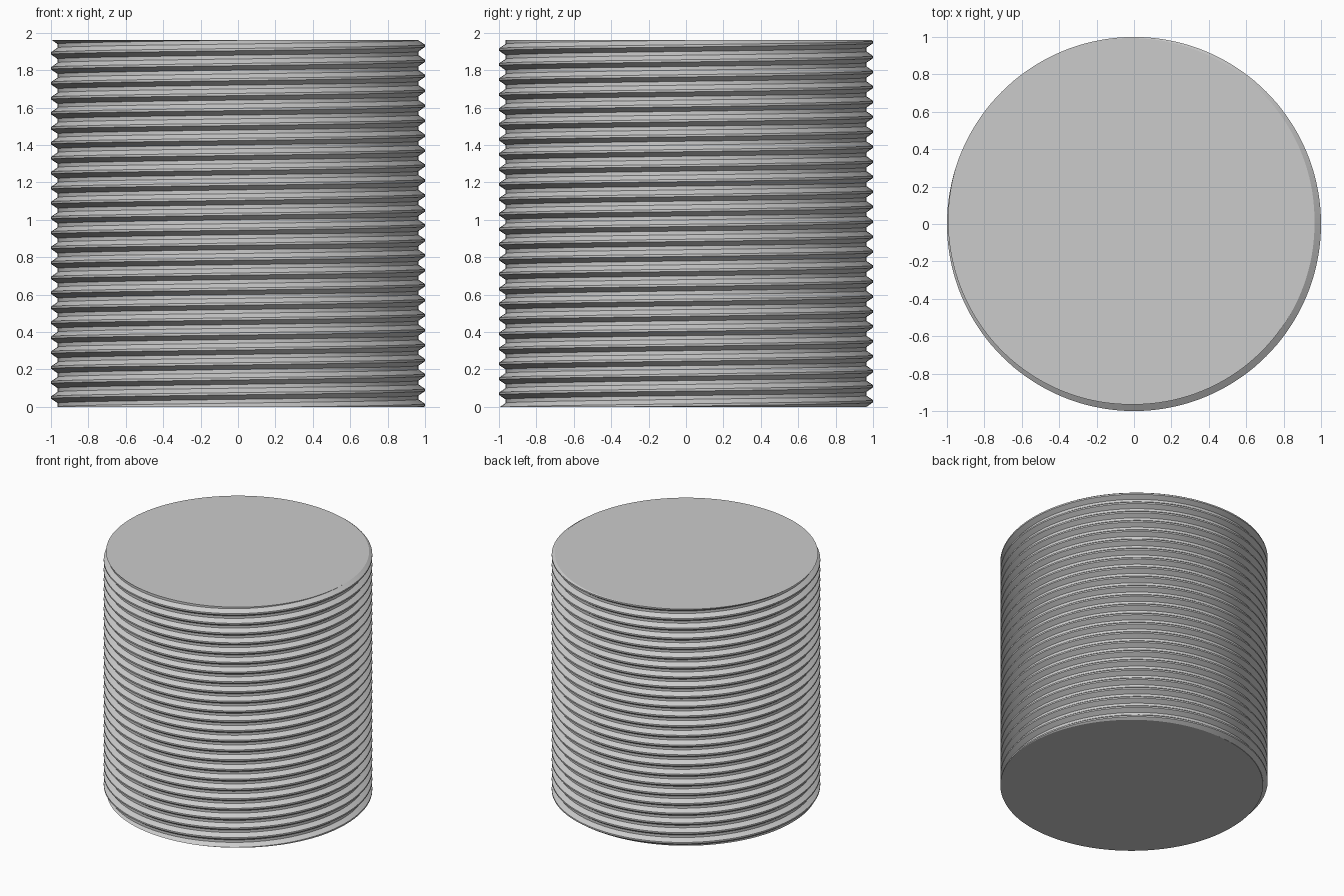
import bpy, bmesh, math

cube = bpy.data.objects.get("Cube")
if cube:
    bpy.data.objects.remove(cube, do_unlink=True)

HEIGHT, PITCH, SEGS = 1.96, 0.08, 144
R_CREST, R_ROOT = 1.0, 0.965
HALF_CREST, HALF_ROOT = 0.006, 0.010
CREST_ANGLE = math.radians(135)   # where the crest meets the top face

# Thread cross-section over one pitch: (radius, height from crest centre)
PROFILE = [(R_CREST, -HALF_CREST), (R_CREST, HALF_CREST),
           (R_ROOT, PITCH / 2 - HALF_ROOT), (R_ROOT, PITCH / 2 + HALF_ROOT)]

# Plain grey metal
grey = bpy.data.materials.new("light grey")
grey.use_nodes = True
color = (0.6, 0.6, 0.6, 1)
grey.diffuse_color = color
grey.node_tree.nodes["Principled BSDF"].inputs["Base Color"].default_value = color

# Right-handed helical wall, longer than needed at both ends
bm = bmesh.new()
turns = math.ceil(HEIGHT / PITCH) + 5
steps = turns * SEGS
start = HEIGHT - (turns - 2) * PITCH
rings = []
for i in range(steps + 1):
    a = CREST_ANGLE + math.tau * i / SEGS
    base = start + PITCH * i / SEGS
    rings.append([bm.verts.new((r * math.cos(a), r * math.sin(a), base + z))
                  for r, z in PROFILE])
for i in range(steps - SEGS):
    left = rings[i] + [rings[i + SEGS][0]]
    right = rings[i + 1] + [rings[i + 1 + SEGS][0]]
    for p in range(len(PROFILE)):
        bm.faces.new((left[p], right[p], right[p + 1], left[p + 1]))

# Cut both ends flat and cap them
for z, side in ((0, -1), (HEIGHT, 1)):
    cut = bmesh.ops.bisect_plane(
        bm, geom=bm.verts[:] + bm.edges[:] + bm.faces[:], dist=1e-6,
        plane_co=(0, 0, z), plane_no=(0, 0, side), clear_outer=True)
    rim = [e for e in bm.edges if e.is_boundary
           and all(abs(v.co.z - z) < 1e-4 for v in e.verts)]
    bmesh.ops.edgeloop_fill(bm, edges=rim)
bmesh.ops.delete(bm, geom=[v for v in bm.verts if not v.link_faces], context='VERTS')
bmesh.ops.recalc_face_normals(bm, faces=bm.faces[:])

mesh = bpy.data.meshes.new("threaded_rod")
bm.to_mesh(mesh)
bm.free()
mesh.materials.append(grey)
rod = bpy.data.objects.new("threaded_rod", mesh)
bpy.context.collection.objects.link(rod)

# Smooth around the thread, sharp at its edges
bpy.ops.object.select_all(action='DESELECT')
rod.select_set(True)
bpy.context.view_layer.objects.active = rod
bpy.ops.object.shade_smooth_by_angle(angle=math.radians(25))
